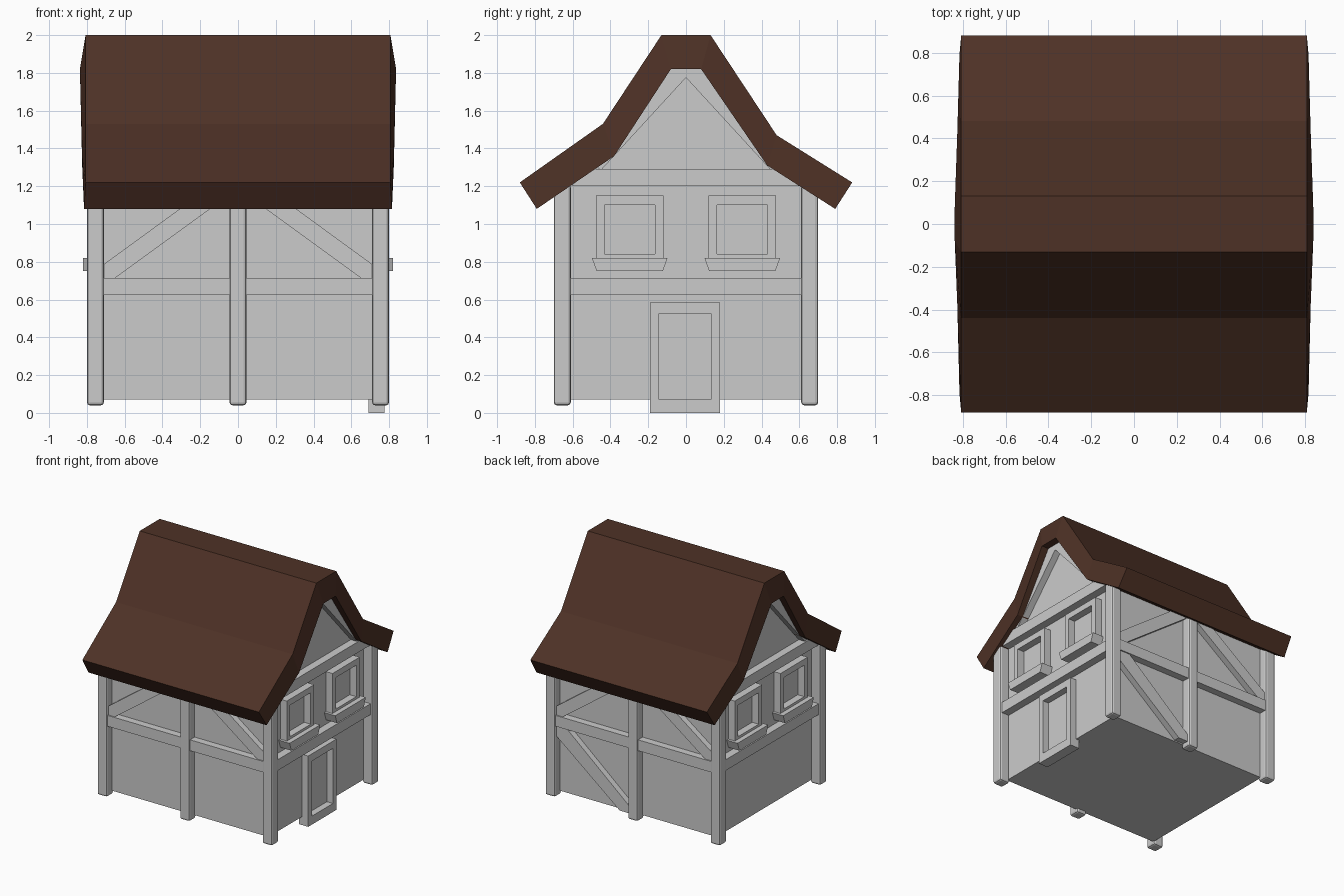
import bpy
import bmesh
from mathutils import Vector

if "Cube" in bpy.data.objects:
    bpy.data.objects.remove(bpy.data.objects["Cube"])


def material(name, rgb):
    m = bpy.data.materials.new(name)
    m.use_nodes = True
    m.diffuse_color = (*rgb, 1)
    m.node_tree.nodes["Principled BSDF"].inputs["Base Color"].default_value = (*rgb, 1)
    return m


PLASTER = material("pale_grey", (0.6, 0.6, 0.6))
ROOF = material("dark_brown", (0.076, 0.031, 0.019))


def finish(name, bm, mat, bevel=0):
    bmesh.ops.recalc_face_normals(bm, faces=bm.faces)
    mesh = bpy.data.meshes.new(name)
    bm.to_mesh(mesh)
    bm.free()
    mesh.materials.append(mat)
    ob = bpy.data.objects.new(name, mesh)
    bpy.context.collection.objects.link(ob)
    if bevel:
        mod = ob.modifiers.new("worn_edges", "BEVEL")
        mod.width = bevel
        mod.segments = 2
    return ob


def slab(name, axis, pts, lo, hi, mat=PLASTER, bevel=0):
    """Extrude a profile along x (points are y, z) or y (points are x, z)."""
    bm = bmesh.new()

    def place(p, d):
        return Vector((d, p[0], p[1])) if axis == "x" else Vector((p[0], d, p[1]))

    a = [bm.verts.new(place(p, lo)) for p in pts]
    b = [bm.verts.new(place(p, hi)) for p in pts]
    bm.faces.new(a)
    bm.faces.new(b)
    for i in range(len(pts)):
        j = (i + 1) % len(pts)
        bm.faces.new((a[i], a[j], b[j], b[i]))
    return finish(name, bm, mat, bevel)


def rect(u0, u1, z0, z1):
    return [(u0, z0), (u1, z0), (u1, z1), (u0, z1)]


def frame(name, y0, y1, z0, z1, side, top, bottom, lo, hi):
    bars = {
        "left": rect(y0, y0 + side, z0, z1),
        "right": rect(y1 - side, y1, z0, z1),
        "top": rect(y0 + side, y1 - side, z1 - top, z1),
        "bottom": rect(y0 + side, y1 - side, z0, z0 + bottom),
    }
    for part, pts in bars.items():
        slab(f"{name}_{part}", "x", pts, lo, hi)


# Roof shell: matching outer and inner profiles, ends leaning outwards inside
outer = [(-0.88, 1.22), (-0.44, 1.53), (-0.13, 2.0), (0.13, 2.0), (0.48, 1.47), (0.88, 1.22)]
inner = [(-0.79, 1.08), (-0.38, 1.36), (-0.08, 1.82), (0.08, 1.82), (0.43, 1.31), (0.79, 1.08)]
inner_x = [0.815, 0.825, 0.837, 0.837, 0.825, 0.815]
bm = bmesh.new()
rows = []
for s in (-1, 1):
    rows.append([bm.verts.new((s * 0.807, y, z)) for y, z in outer])
    rows.append([bm.verts.new((s * x, y, z)) for x, (y, z) in zip(inner_x, inner)])
oa, ia, ob_, ib = rows
for i in range(len(outer) - 1):
    for p, q in ((oa, ob_), (ia, ib), (oa, ia), (ob_, ib)):
        bm.faces.new((p[i], p[i + 1], q[i + 1], q[i]))
for i in (0, -1):
    bm.faces.new((oa[i], ob_[i], ib[i], ia[i]))
finish("roof", bm, ROOF)

# Walls, with gables reaching up into the roof
slab("walls", "x",
     [(-0.63, 0.07), (0.63, 0.07), (0.63, 1.21), (0.44, 1.33), (0.09, 1.84),
      (-0.09, 1.84), (-0.39, 1.38), (-0.63, 1.22)], -0.72, 0.72)

# Front and back timbers
for s, face in ((-1, "front"), (1, "back")):
    lo, hi = sorted((s * 0.61, s * 0.70))
    for x, part in ((-0.755, "right"), (0, "middle"), (0.755, "left")):
        slab(f"{face}_{part}_post", "y", rect(x - 0.045, x + 0.045, 0.04, 1.21),
             lo, hi, bevel=0.016)
    lo, hi = sorted((s * 0.61, s * 0.69))
    slab(f"{face}_beam", "y", rect(-0.73, 0.73, 0.625, 0.715), lo, hi)
    lo, hi = sorted((s * 0.61, s * 0.68))
    for m, part in ((-1, "right"), (1, "left")):
        brace = [(0.72, 0.78), (0.72, 0.70), (0.67, 0.70), (0.03, 1.165), (0.03, 1.21), (0.13, 1.21)]
        slab(f"{face}_{part}_brace", "y", [(m * x, z) for x, z in brace], lo, hi)

# Single lower brace on the back
slab("back_lower_brace", "y",
     [(0.72, 0.64), (0.72, 0.55), (0.13, 0.08), (0.03, 0.08), (0.03, 0.13), (0.63, 0.64)],
     0.61, 0.68)

# Gable ends: beams, rafters and windows
for s, face in ((-1, "right"), (1, "left")):
    def depth(a, b):
        return sorted((s * a, s * b))

    slab(f"{face}_floor_beam", "x", rect(-0.64, 0.64, 0.625, 0.715), *depth(0.70, 0.785))
    slab(f"{face}_gable_beam", "x", rect(-0.60, 0.60, 1.2, 1.29), *depth(0.70, 0.785))
    for m, part in ((-1, "front"), (1, "back")):
        rafter = [(0, 1.775), (0.45, 1.285), (0.47, 1.30), (0.43, 1.34), (0.09, 1.84), (0, 1.84)]
        slab(f"{face}_{part}_rafter", "x", [(m * y, z) for y, z in rafter], *depth(0.70, 0.775))
        y = m * 0.298
        frame(f"{face}_{part}_window", y - 0.178, y + 0.178, 0.80, 1.15,
              0.044, 0.05, 0.04, *depth(0.70, 0.78))
        slab(f"{face}_{part}_window_sill", "x",
             [(y - 0.175, 0.75), (y + 0.175, 0.75), (y + 0.2, 0.82), (y - 0.2, 0.82)],
             *depth(0.70, 0.82))

# Door surround on the left gable end
frame("door_frame", -0.19, 0.18, 0, 0.585, 0.047, 0.06, 0.07, 0.69, 0.775)
